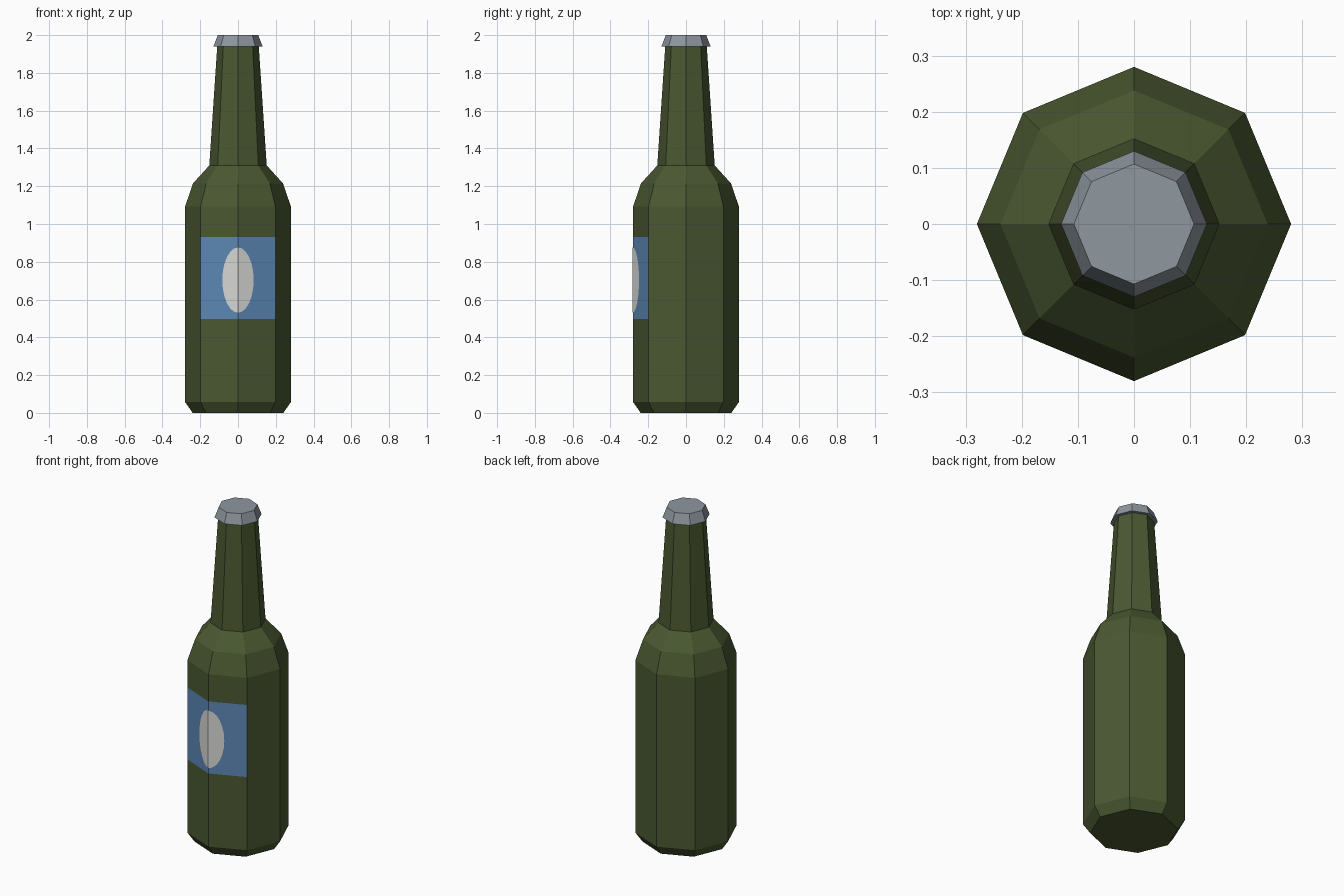
import bpy, bmesh, math

if "Cube" in bpy.data.objects:
    bpy.data.objects.remove(bpy.data.objects["Cube"])

SIDES = 8


def material(name, r, g, b):
    def lin(c):
        c /= 255
        return c / 12.92 if c <= 0.04045 else ((c + 0.055) / 1.055) ** 2.4
    m = bpy.data.materials.new(name)
    m.diffuse_color = (lin(r), lin(g), lin(b), 1)
    m.use_nodes = True
    m.node_tree.nodes["Principled BSDF"].inputs["Base Color"].default_value = m.diffuse_color
    return m


green = material("green glass", 74, 88, 49)
blue = material("label blue", 92, 136, 181)
white = material("label white", 215, 215, 213)
grey = material("cap metal", 142, 151, 159)


def finish(bm, name, mats):
    me = bpy.data.meshes.new(name)
    bm.to_mesh(me)
    bm.free()
    for m in mats:
        me.materials.append(m)
    ob = bpy.data.objects.new(name, me)
    bpy.context.collection.objects.link(ob)
    return ob


def lathe(profile, close_bottom, close_top):
    """Stack octagonal rings of (radius, height), corners on the axes."""
    bm = bmesh.new()
    rings = []
    for r, z in profile:
        rings.append([bm.verts.new((r * math.cos(2 * math.pi * i / SIDES),
                                    r * math.sin(2 * math.pi * i / SIDES), z))
                      for i in range(SIDES)])
    for a, b in zip(rings, rings[1:]):
        for i in range(SIDES):
            j = (i + 1) % SIDES
            bm.faces.new((a[i], a[j], b[j], b[i]))
    if close_bottom:
        bm.faces.new(rings[0][::-1])
    if close_top:
        bm.faces.new(rings[-1])
    return bm


# Bottle glass, with the label as the two front faces of one band
bm = lathe([(0.24, 0), (0.28, 0.057), (0.28, 0.497), (0.28, 0.93), (0.28, 1.093),
            (0.238, 1.215), (0.152, 1.31), (0.11, 1.94)], True, False)
for f in bm.faces:
    c = f.calc_center_median()
    if 0.5 < c.z < 0.93 and c.y < -0.2:
        f.material_index = 1
finish(bm, "bottle", [green, blue])

# Crown cap
finish(lathe([(0.11, 1.94), (0.13, 1.94), (0.107, 2.0)], False, True), "cap", [grey])

# White oval on the label, folded over the front edge
bm = bmesh.new()
N = 12
for side in (-1, 1):
    pts = []
    for i in range(N + 1):
        t = -math.pi / 2 + math.pi * i / N
        x = side * 0.083 * math.cos(t)
        y = -0.283 + abs(x) * math.tan(math.pi / 8)
        pts.append(bm.verts.new((x, y, 0.703 + 0.173 * math.sin(t))))
    bm.faces.new(pts if side > 0 else pts[::-1])
bmesh.ops.remove_doubles(bm, verts=bm.verts, dist=1e-5)
finish(bm, "label_oval", [white])
